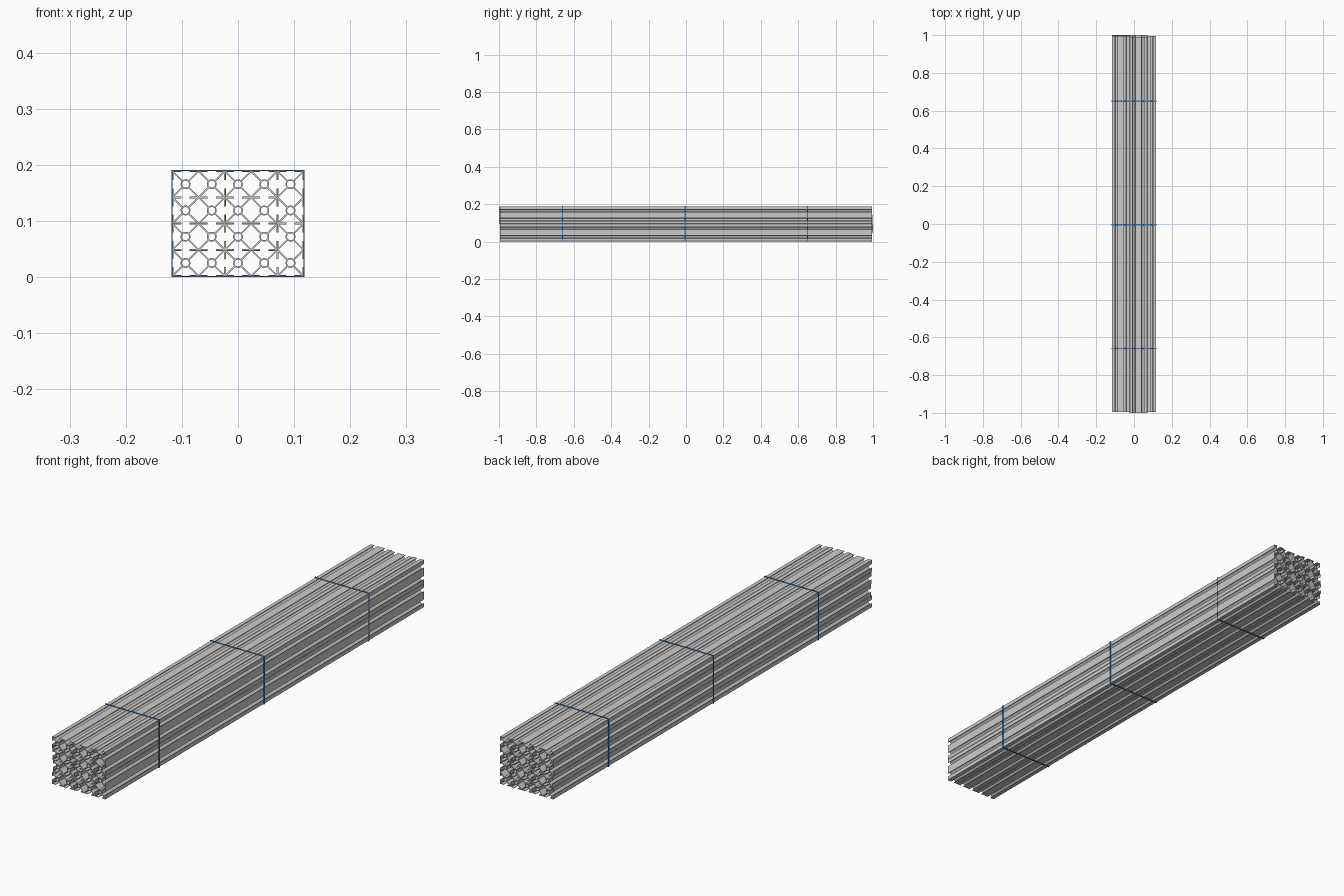
import bpy, math

if "Cube" in bpy.data.objects:
    bpy.data.objects.remove(bpy.data.objects["Cube"])

P = 0.0468          # cell pitch of the profiles
H = P / 2           # half a cell
Z0 = 0.0016         # bundle rests on the straps
R_OUT, R_IN = 0.0088, 0.0062
LIP, SLOT, WEB, CHAMFER = 0.0017, 0.0072, 0.0030, 0.0012
K = WEB / math.sqrt(2)


def extruded(name, loops, length):
    """Filled 2D outline with holes, extruded along y, returned as a mesh."""
    cu = bpy.data.curves.new(name + "_outline", 'CURVE')
    cu.dimensions, cu.fill_mode, cu.extrude = '2D', 'BOTH', length / 2
    for pts in loops:
        sp = cu.splines.new('POLY')
        sp.points.add(len(pts) - 1)
        for p, (x, y) in zip(sp.points, pts):
            p.co = (x, y, 0, 1)
        sp.use_cyclic_u = True
        sp.use_smooth = False
    tmp = bpy.data.objects.new(name + "_outline", cu)
    bpy.context.collection.objects.link(tmp)
    mesh = bpy.data.meshes.new_from_object(
        tmp.evaluated_get(bpy.context.evaluated_depsgraph_get()))
    bpy.data.objects.remove(tmp)
    bpy.data.curves.remove(cu)
    mesh.name = name
    return mesh


def place(name, mesh, loc, upright=False):
    ob = bpy.data.objects.new(name, mesh)
    bpy.context.collection.objects.link(ob)
    ob.location = loc
    ob.rotation_euler = (math.pi / 2, math.pi / 2 if upright else 0, 0)
    return ob


def turn(pts, quarter, cx):
    c, s = [(1, 0), (0, 1), (-1, 0), (0, -1)][quarter]
    return [(cx + x * c - y * s, x * s + y * c) for x, y in pts]


def core_arc():
    """Upper part of the round core between two diagonal webs, right to left."""
    a = math.pi / 4 + math.asin(WEB / 2 / R_OUT)
    b = math.pi - a
    return [(R_OUT * math.cos(a + (b - a) * i / 6),
             R_OUT * math.sin(a + (b - a) * i / 6)) for i in range(7)]


def circle(cx, r, n=24):
    return [(cx + r * math.cos(2 * math.pi * i / n),
             r * math.sin(2 * math.pi * i / n)) for i in range(n)]


# slot on the top side of a cell, running right to left
half = [(SLOT, H), (SLOT, H - LIP), (H - LIP - K, H - LIP)]
slot = half + core_arc() + [(-x, y) for x, y in reversed(half)]
corner = [(H, H - CHAMFER), (H - CHAMFER, H)]

# double-cell outline, counter-clockwise from the right side
outline = (turn(slot, 3, H) + turn(corner, 0, H) + turn(slot, 0, H)
           + turn(slot, 0, -H) + turn(corner, 1, -H) + turn(slot, 1, -H)
           + turn(corner, 2, -H) + turn(slot, 2, -H)
           + turn(slot, 2, H) + turn(corner, 3, H))
# hollow chamber between the two cores
chamber = turn(core_arc(), 3, -H) + [(0, H - K)] + turn(core_arc(), 1, H) + [(0, -H + K)]
profile = extruded("slotted_profile",
                   [outline, chamber, circle(-H, R_IN), circle(H, R_IN)], 1.99)

# stacked profiles: two flat columns and one upright column, ends slightly uneven
bars = []
shifts = [(0, 0.005, 0.002, 0), (0, 0.005, -0.005, -0.005)]
for col, x in enumerate((-1.5 * P, 0.5 * P)):
    for row in range(4):
        bars.append(place("flat_profile", profile,
                          (x, shifts[col][row], Z0 + P * (row + 0.5))))
for row in range(2):
    bars.append(place("upright_profile", profile, (2 * P, 0, Z0 + P * (2 * row + 1)), True))

bpy.context.view_layer.objects.active = bars[0]
bars[0].select_set(True)
bpy.ops.object.shade_smooth_by_angle(angle=math.radians(25))
bars[0].select_set(False)

# blue packing straps
blue = bpy.data.materials.new("strap_blue")
blue.diffuse_color = (0.05, 0.2, 0.45, 1)
blue.use_nodes = True
blue.node_tree.nodes["Principled BSDF"].inputs["Base Color"].default_value = blue.diffuse_color


def rect(w, h):
    return [(-w, -h), (w, -h), (w, h), (-w, h)]


strap = extruded("strap", [rect(2.5 * P + Z0, 2 * P + Z0), rect(2.5 * P, 2 * P)], 0.006)
strap.materials.clear()
strap.materials.append(blue)
for y in (-0.66, -0.004, 0.65):
    place("packing_strap", strap, (0, y, Z0 + 2 * P))
